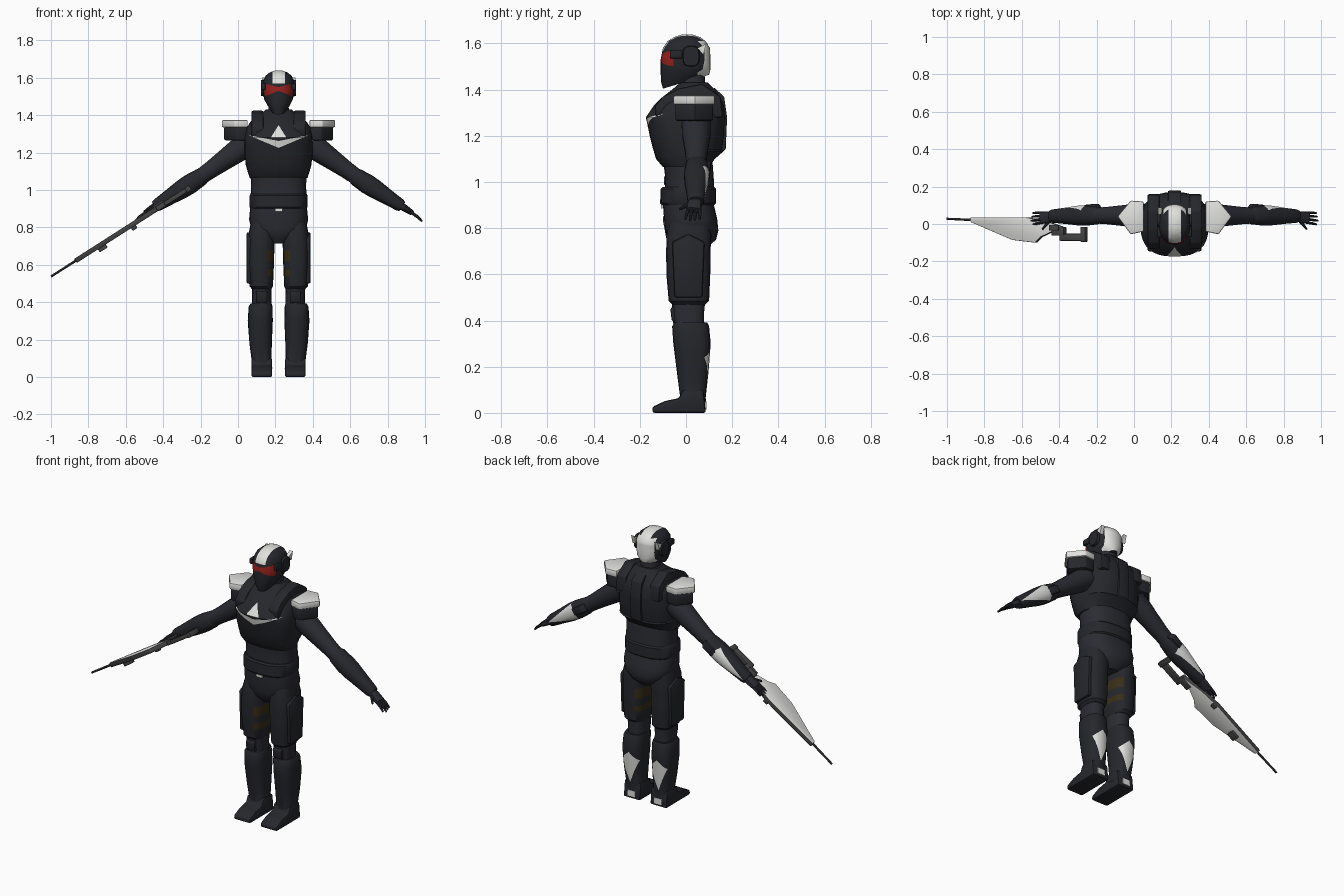
import bpy, bmesh, math
from mathutils import Matrix, Vector

if "Cube" in bpy.data.objects:
    bpy.data.objects.remove(bpy.data.objects["Cube"])

BODY_X = 0.217  # the figure stands right of centre, the rifle reaches left


def material(name, *rgb):
    m = bpy.data.materials.new(name)
    m.diffuse_color = (*rgb, 1)
    m.use_nodes = True
    m.node_tree.nodes["Principled BSDF"].inputs["Base Color"].default_value = (*rgb, 1)
    return m


ARMOUR = material("dark armour", .019, .02, .025)
SUIT = material("dark suit", .024, .025, .033)
WHITE = material("white plating", .75, .75, .73)
RED = material("red visor", .3, .015, .012)
BROWN = material("brown strap", .04, .027, .009)
METAL = material("gun metal", .06, .06, .06)


def loft(rings, n=20, p=2.5):
    """Closed tube of superellipse rings: (z, x centre, half width, y front, y back)."""
    bm = bmesh.new()
    loops = []
    for z, xc, hx, y0, y1 in rings:
        loop = []
        for i in range(n):
            a = math.tau * i / n
            c, s = math.cos(a), math.sin(a)
            x = math.copysign(abs(c) ** (2 / p), c) * hx
            y = math.copysign(abs(s) ** (2 / p), s) * (y1 - y0) / 2
            loop.append(bm.verts.new((xc + x, (y0 + y1) / 2 + y, z)))
        loops.append(loop)
    for a, b in zip(loops, loops[1:]):
        for i in range(n):
            j = (i + 1) % n
            bm.faces.new((a[i], a[j], b[j], b[i]))
    bm.faces.new(loops[0][::-1])
    bm.faces.new(loops[-1])
    return bm


def prism(pts, lo, hi, axis="x", bevel=0.0):
    """Outline in (y, z) swept along x, or in (x, y) swept along z."""
    bm = bmesh.new()
    place = (lambda a, b, d: (d, a, b)) if axis == "x" else (lambda a, b, d: (a, b, d))
    bottom, top = ([bm.verts.new(place(a, b, d)) for a, b in pts] for d in (lo, hi))
    bm.faces.new(bottom)
    bm.faces.new(top[::-1])
    for i in range(len(pts)):
        j = (i + 1) % len(pts)
        bm.faces.new((bottom[j], bottom[i], top[i], top[j]))
    bmesh.ops.recalc_face_normals(bm, faces=bm.faces[:])
    if bevel:
        bmesh.ops.bevel(bm, geom=bm.edges[:], offset=bevel, segments=2, profile=.5, affect='EDGES')
    return bm


def box(x0, x1, y0, y1, z0, z1, bevel=0.0):
    return prism([(y0, z0), (y1, z0), (y1, z1), (y0, z1)], x0, x1, bevel=bevel)


def vee(z, slope=0.0, xc=0.0):
    """Two cutting planes along z + slope * |x - xc|."""
    return [((xc, 0, z), (-s * slope, 0, 1)) for s in (1, -1)]


def upright(x, xc=0.0):
    return [((xc + s * x, 0, 0), (1, 0, 0)) for s in (1, -1)]


def ycut(y):
    return [((0, y, 0), (0, 1, 0))]


def frame(a, b):
    """Local z runs from a to b, local y stays the world's y."""
    z = (Vector(b) - Vector(a)).normalized()
    x = Vector((0, 1, 0)).cross(z).normalized()
    y = z.cross(x)
    return Matrix.Translation(a) @ Matrix((x, y, z)).transposed().to_4x4()


def add(name, bm, mats, cuts=(), rule=None, place=None, pair=False, offset=BODY_X):
    mats = mats if isinstance(mats, list) else [mats]
    for co, no in cuts:
        bmesh.ops.bisect_plane(bm, geom=bm.verts[:] + bm.edges[:] + bm.faces[:],
                               plane_co=co, plane_no=no, dist=1e-5)
    bmesh.ops.recalc_face_normals(bm, faces=bm.faces[:])
    if rule:
        for f in bm.faces:
            f.material_index = int(rule(f.calc_center_median(), f.normal))
    if place:
        bm.transform(place)
    for side in (("left_", "right_") if pair else ("",)):
        if side == "right_":
            bm.transform(Matrix.Scale(-1, 4, (1, 0, 0)))
            bmesh.ops.reverse_faces(bm, faces=bm.faces[:])
        mesh = bpy.data.meshes.new(side + name)
        bm.to_mesh(mesh)
        for m in mats:
            mesh.materials.append(m)
        mesh.shade_smooth()
        mesh.set_sharp_from_angle(angle=math.radians(35))
        ob = bpy.data.objects.new(side + name, mesh)
        ob.location.x = offset
        bpy.context.collection.objects.link(ob)
    bm.free()


# Helmet with crest stripe and visor; the jaw rises towards the back
head = loft([(1.41, 0, .042, -.1, .1), (1.44, 0, .06, -.108, .104), (1.48, 0, .077, -.11, .106),
             (1.53, 0, .085, -.11, .106), (1.58, 0, .083, -.1, .104), (1.61, 0, .07, -.08, .085),
             (1.628, 0, .048, -.05, .06), (1.638, 0, .02, -.02, .03)], 28, 2.3)
for v in head.verts:
    if v.co.z < 1.5:
        v.co.z += .3 * (v.co.y + .08) * (1.5 - v.co.z) / .09


def head_rule(c, n):
    x = abs(c.x)
    if c.y < -.055 and 1.53 - .4 * x < c.z < 1.55 + .25 * x:
        return 2
    if c.y > .05 and n.z > -.7 and x < .06 and c.z < 1.61:
        return 1
    return x < .033 and c.z > 1.57


add("helmet", head, [ARMOUR, WHITE, RED],
    vee(1.53, -.4) + vee(1.55, .25) + upright(.033) + upright(.06) + ycut(-.055) + ycut(.05)
    + vee(1.57) + vee(1.61), head_rule)
add("ear_guard", loft([(0, 0, .045, -.038, .038), (.014, 0, .042, -.034, .034)], 16, 3), ARMOUR,
    place=Matrix.Translation((.079, .022, 1.545)) @ Matrix.Rotation(math.pi / 2, 4, 'Y'), pair=True)
add("ear_fin", prism([(.05, 1.58), (.088, 1.6), (.075, 1.55)], .068, .09), WHITE, pair=True)
add("visor_hinge", box(.07, .092, -.07, -.015, 1.535, 1.57, .005), ARMOUR, pair=True)
add("neck", loft([(1.36, 0, .06, -.03, .09), (1.47, 0, .052, -.02, .08)]), SUIT)


# Chest armour with a white triangle above a chevron
def chest_rule(c, n):
    x = abs(c.x)
    chevron = 1.225 + .42 * x < c.z < 1.262 + .19 * x
    triangle = 1.28 < c.z < 1.347 - 1.6 * x
    return c.y < -.03 and (chevron or triangle)


add("chest", loft([(1.065, 0, .155, -.1, .1), (1.1, 0, .166, -.13, .125), (1.135, 0, .176, -.14, .165),
                   (1.14, 0, .176, -.142, .155), (1.2, 0, .183, -.157, .165), (1.28, 0, .182, -.174, .17),
                   (1.33, 0, .172, -.14, .165), (1.365, 0, .15, -.105, .15), (1.4, 0, .1, -.06, .125),
                   (1.43, 0, .07, -.025, .095)], 32, 2.6), [ARMOUR, WHITE],
    vee(1.225, .42) + vee(1.262, .19) + vee(1.28) + vee(1.347, -1.6) + ycut(-.03), chest_rule)
add("shoulder_strap", prism([(-.13, 1.28), (-.135, 1.33), (-.1, 1.37), (-.03, 1.405), (.07, 1.425),
                             (.15, 1.37), (.16, 1.28)], .08, .145, bevel=.008), ARMOUR, pair=True)
add("spine_plate", prism([(.15, 1.13), (.172, 1.14), (.178, 1.28), (.165, 1.37), (.12, 1.41)],
                         -.035, .035, bevel=.004), ARMOUR)

# Waist, belt and hips
add("abdomen", loft([(.96, 0, .15, -.092, .122), (1.02, 0, .147, -.09, .12),
                     (1.085, 0, .15, -.098, .115)], 24), SUIT)
add("belt", loft([(.9, 0, .15, -.105, .122), (.908, 0, .155, -.112, .13), (.97, 0, .155, -.11, .13),
                  (.978, 0, .15, -.1, .122)], 24), ARMOUR)
add("belt_clasp", box(-.02, .02, -.109, -.101, .885, .9), WHITE)
add("hips", loft([(.715, 0, .045, -.05, .09), (.75, 0, .1, -.08, .13), (.79, 0, .145, -.09, .14),
                  (.84, 0, .158, -.095, .135), (.905, 0, .152, -.1, .12)], 24), SUIT)

# Shoulder pads, pointed outwards, with white caps
pad = [(.305, .04), (.235, .125), (.165, .12), (.165, -.04), (.235, -.055)]
skirt = [(.16 + (x - .16) * .92, .04 + (y - .04) * .92) for x, y in pad]
add("shoulder_cap", prism(pad, 1.335, 1.374, "z", .007), WHITE, pair=True)
add("shoulder_pad", prism(skirt, 1.265, 1.338, "z", .008), ARMOUR, pair=True)

# Arms, running along shoulder, elbow and wrist
shoulder, elbow, wrist, tip = (.17, .045, 1.245), (.43, .045, 1.06), (.66, .04, .912), (.78, .025, .835)
add("upper_arm", loft([(z, 0, r, -r, r) for z, r in
                       ((0, .065), (.07, .062), (.15, .054), (.24, .046), (.33, .042))], 18, 2.1),
    SUIT, place=frame(shoulder, elbow), pair=True)
add("forearm", loft([(z, 0, r, -r, r + .004) for z, r in
                     ((-.035, .04), (-.02, .047), (.05, .053), (.1, .051), (.18, .042), (.26, .034),
                      (.275, .029))], 18, 2.3), [ARMOUR, WHITE],
    vee(.267, -4.5) + vee(.03, .5) + ycut(.01),
    lambda c, n: c.y > .01 and .03 + .5 * abs(c.x) < c.z < .267 - 4.5 * abs(c.x),
    place=frame(elbow, wrist), pair=True)
add("elbow_guard", prism([(.03, -.05), (.063, -.02), (.058, .05), (.03, .05)], -.022, .022, bevel=.006),
    ARMOUR, place=frame(elbow, wrist), pair=True)

# Hands with four fingers and a thumb
hand = frame(wrist, tip)
add("palm", loft([(-.02, 0, .02, -.022, .022), (.02, 0, .019, -.032, .03), (.065, 0, .014, -.033, .032)],
                 12, 3), SUIT, place=hand, pair=True)
for i, name in enumerate(("index", "middle", "ring", "little")):
    spread = Matrix.Translation((0, -.025 + .017 * i, .055)) @ Matrix.Rotation(.06 - .05 * i, 4, 'X')
    reach = .08 - .008 * abs(i - 1)
    add(name + "_finger", loft([(0, 0, .009, -.008, .008), (reach * .6, .002, .008, -.007, .007),
                                (reach, .008, .005, -.005, .005)], 8, 2),
        SUIT, place=hand @ spread, pair=True)
add("thumb", loft([(0, 0, .011, -.01, .01), (.035, 0, .009, -.008, .008), (.065, 0, .006, -.005, .005)], 8, 2),
    SUIT, place=hand @ Matrix.Translation((0, -.02, .012)) @ Matrix.Rotation(.7, 4, 'X'), pair=True)

# Legs; inner thigh straps are painted bands
add("thigh", loft([(.47, .09, .052, -.06, .085), (.485, .093, .063, -.075, .1), (.6, .095, .07, -.085, .105),
                   (.7, .094, .072, -.086, .106), (.77, .09, .07, -.084, .11), (.83, .085, .062, -.07, .1)],
                  20, 2.7), [ARMOUR, BROWN],
    [p for z in (.54, .575, .62, .68) for p in vee(z)] + [((.06, 0, 0), (1, 0, 0))],
    lambda c, n: c.x < .06 and (.54 < c.z < .575 or .62 < c.z < .68), pair=True)
add("thigh_plate", prism([(-.05, .5), (.07, .5), (.08, .74), (.01, .775), (-.06, .74)], .145, .171, bevel=.008),
    ARMOUR, pair=True)
add("knee", loft([(.36, .09, .052, -.052, .08), (.43, .09, .052, -.06, .078),
                  (.5, .09, .053, -.06, .085)], 16), SUIT, pair=True)
add("knee_guard", prism([(-.04, .39), (-.062, .4), (-.068, .45), (-.04, .475)], .06, .12, bevel=.006),
    ARMOUR, pair=True)
add("shin", loft([(.045, .088, .056, -.032, .088), (.065, .09, .051, -.025, .085), (.18, .096, .06, -.04, .098),
                  (.3, .098, .067, -.055, .107), (.375, .096, .064, -.06, .1), (.392, .094, .057, -.05, .092)],
                 20, 2.6), [ARMOUR, WHITE],
    vee(.1, 2.6, .095) + vee(.29, -.9, .095) + ycut(.045),
    lambda c, n: c.y > .045 and .1 + 2.6 * abs(c.x - .095) < c.z < .29 - .9 * abs(c.x - .095), pair=True)
add("boot", prism([(-.146, 0), (-.146, .026), (-.09, .052), (-.03, .064), (-.015, .1), (.075, .1), (.086, 0)],
                  .034, .145, bevel=.01), ARMOUR, pair=True)
add("heel_plate", box(.065, .115, .08, .088, .015, .05), WHITE, pair=True)

# Rifle: a flat white body with metal edges, barrel and stock
gun = frame((-1, 0, .537), (-.26, 0, 1.01))


def gun_part(name, bm, mats=METAL, rule=None):
    add(name, bm, mats, rule=rule, place=gun, offset=0)


gun_part("rifle_body", prism([(.036, .155), (.036, .5), (.02, .62), (-.015, .735), (-.07, .6), (-.1, .565),
                              (-.085, .42), (.01, .158)], -.013, .013, bevel=.003),
         [WHITE, METAL], lambda c, n: abs(n.x) < .5)
gun_part("rifle_barrel", loft([(0, 0, .006, .022, .034), (.2, 0, .007, .013, .027)], 10, 2))
gun_part("rifle_magazine", box(.01, .032, -.035, .005, .29, .34, .003))
gun_part("rifle_sight", box(-.024, -.01, -.035, -.005, .66, .72, .003))
gun_part("rifle_receiver", box(-.014, .014, -.062, -.015, .67, .75, .004))
gun_part("rifle_stock", box(-.012, .012, -.09, -.052, .72, .87, .005))
gun_part("rifle_butt", box(-.015, .015, -.096, -.015, .855, .885, .005))
gun_part("rifle_grip", box(-.01, .03, .01, .034, .5, .53, .004))
